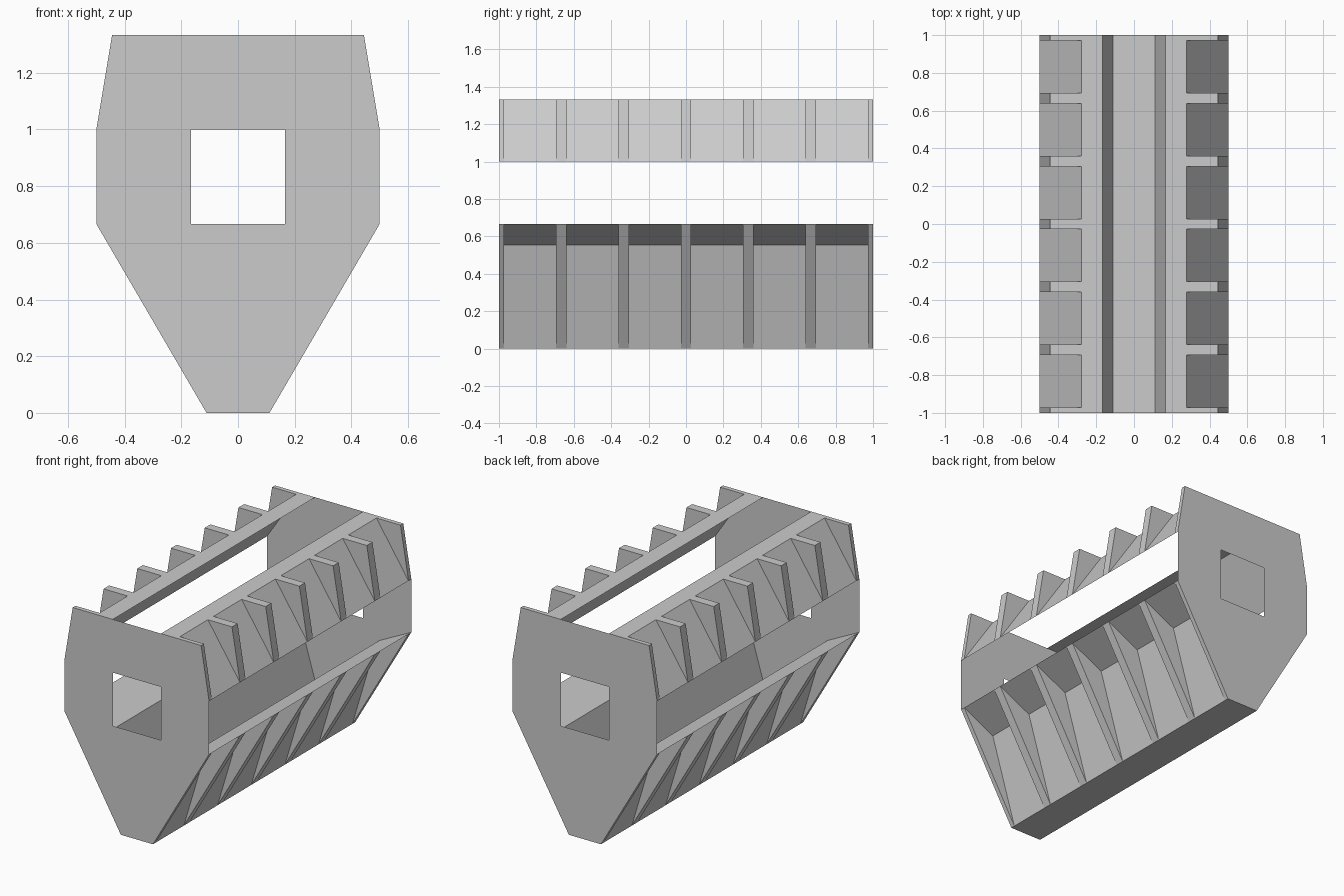
import bpy

cube = bpy.data.objects.get("Cube")
if cube:
    bpy.data.objects.remove(cube, do_unlink=True)

grey = bpy.data.materials.new("plain_grey")
grey.use_nodes = True
colour = (0.6, 0.6, 0.6, 1)
grey.diffuse_color = colour
grey.node_tree.nodes["Principled BSDF"].inputs["Base Color"].default_value = colour

# Key heights and half widths of the cross-section
SILL, LINTEL, TOP = 2 / 3, 1.0, 4 / 3
HOLE, KEEL, SIDE, BEND, CROWN = 1 / 6, 1 / 9, 0.5, 5 / 18, 4 / 9
RIB = 1 / 36  # half thickness of a rib


def build(name, polygons):
    verts, faces = [], []
    for poly in polygons:
        faces.append(range(len(verts), len(verts) + len(poly)))
        verts += poly
    mesh = bpy.data.meshes.new(name)
    mesh.from_pydata(verts, [], [list(f) for f in faces])
    mesh.materials.append(grey)
    obj = bpy.data.objects.new(name, mesh)
    bpy.context.collection.objects.link(obj)
    return obj


def strip(profile, y0, y1):
    """Sheets swept along y; a clockwise profile faces outward."""
    return [[(p[0], y0, p[1]), (q[0], y0, q[1]), (q[0], y1, q[1]), (p[0], y1, p[1])]
            for p, q in zip(profile, profile[1:])]


def cap(profile, y, facing):
    """Flat wall at y, turned to -y or +y, from a clockwise profile."""
    pts = [(x, y, z) for x, z in profile]
    return pts if facing > 0 else pts[::-1]


def mirror(profile):
    return [(-x, z) for x, z in reversed(profile)]


# Half profiles, running clockwise on the +x side
upper_sheet = [(HOLE, TOP), (BEND, TOP), (SIDE, LINTEL)]
lower_sheet = [(SIDE, SILL), (BEND, 5 / 9), (KEEL, 0)]
upper_rib = [(BEND, TOP), (CROWN, TOP), (SIDE, LINTEL)]
lower_rib = [(SIDE, SILL), (KEEL, 0)]

# Trough-shaped lower hull
build("lower_hull", strip(lower_sheet + mirror(lower_sheet), -1, 1))

# End plates, each with a square window
jamb = [(HOLE, SILL), (HOLE, LINTEL), (SIDE, LINTEL), (SIDE, SILL)]
sections = [
    [(-SIDE, SILL), (-HOLE, SILL), (HOLE, SILL), (SIDE, SILL), (KEEL, 0), (-KEEL, 0)],
    [(-SIDE, LINTEL), (-CROWN, TOP), (CROWN, TOP), (SIDE, LINTEL),
     (HOLE, LINTEL), (-HOLE, LINTEL)],
    jamb, mirror(jamb),
]
for name, end in (("front_plate", -1), ("back_plate", 1)):
    build(name, [cap(s, end, end) for s in sections])

# Upper rails and the ribs along both sides
for side, flip in (("left", lambda p: p), ("right", mirror)):
    build(side + "_upper_rail", strip(flip(upper_sheet), -1, 1))
    for level, edge, outline in (
            ("upper", upper_rib, upper_rib),
            ("lower", lower_rib, lower_rib + [lower_sheet[1]])):
        polys = []
        for k in range(-3, 4):
            y0, y1 = max(k / 3 - RIB, -1), min(k / 3 + RIB, 1)
            polys += strip(flip(edge), y0, y1)
            if k > -3:
                polys.append(cap(flip(outline), y0, -1))
            if k < 3:
                polys.append(cap(flip(outline), y1, 1))
        build(f"{side}_{level}_ribs", polys)
